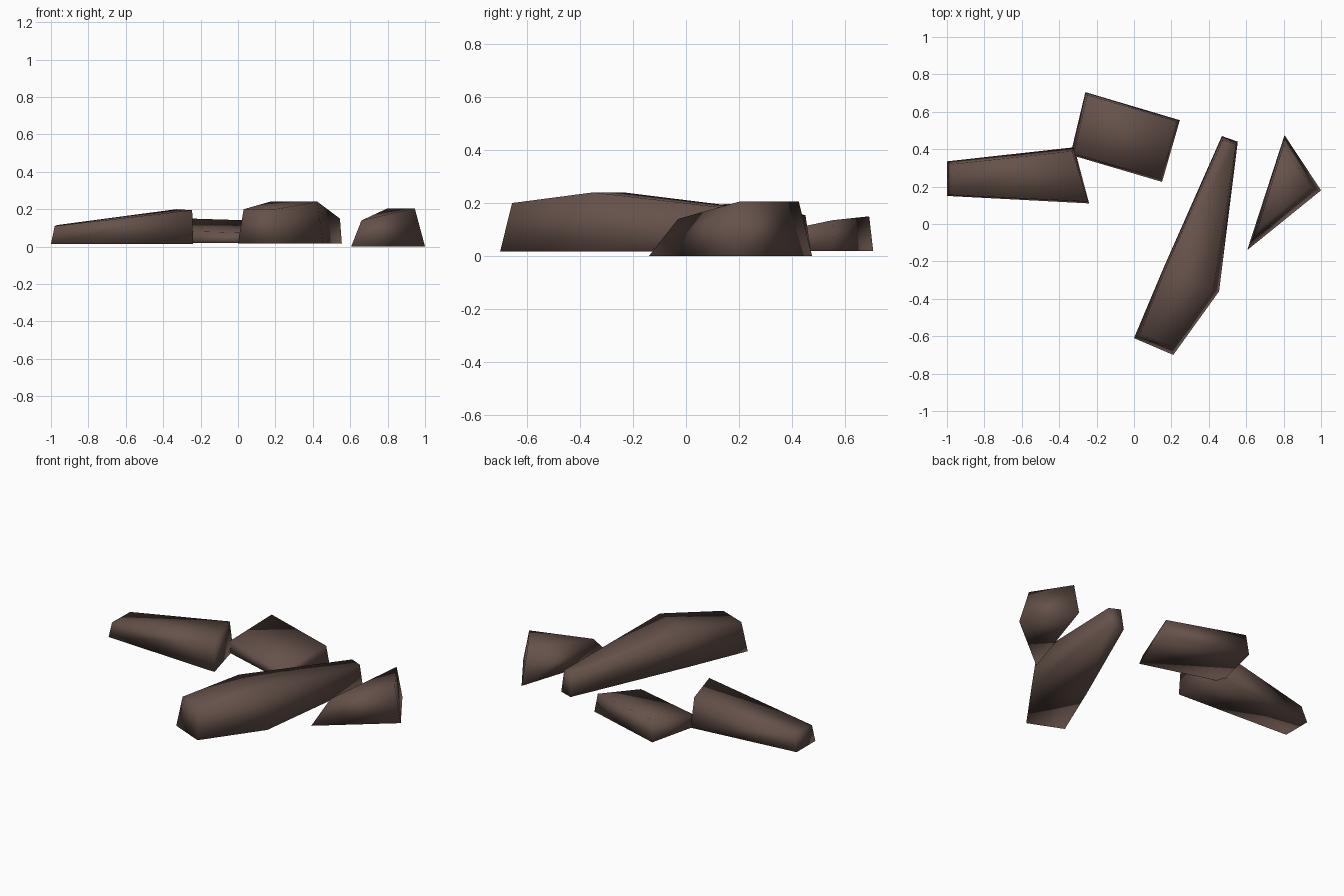
import bpy, bmesh

if "Cube" in bpy.data.objects:
    bpy.data.objects.remove(bpy.data.objects["Cube"])

stone_brown = bpy.data.materials.new("stone brown")
stone_brown.diffuse_color = (0.13, 0.083, 0.068, 1)
stone_brown.use_nodes = True
stone_brown.node_tree.nodes["Principled BSDF"].inputs["Base Color"].default_value = stone_brown.diffuse_color


def stone(name, base_z, corners):
    """Slab from corners (base x, base y, top x, top y, top z), counter-clockwise."""
    n = len(corners)
    bm = bmesh.new()
    low = [bm.verts.new((c[0], c[1], base_z)) for c in corners]
    top = [bm.verts.new(c[2:]) for c in corners]
    # side walls
    for i in range(n):
        j = (i + 1) % n
        bm.faces.new((low[i], low[j], top[j], top[i]))
    # caps: a triangle, or a strip of quads along the stone
    for ring in (low, top):
        if n == 3:
            bm.faces.new(ring)
        else:
            for i in range(n // 2 - 1):
                bm.faces.new((ring[-i % n], ring[i + 1], ring[i + 2], ring[-i - 1]))
    bmesh.ops.recalc_face_normals(bm, faces=bm.faces)
    for f in bm.faces:
        f.smooth = True
    mesh = bpy.data.meshes.new(name)
    bm.to_mesh(mesh)
    bm.free()
    mesh.materials.append(stone_brown)
    obj = bpy.data.objects.new(name, mesh)
    bpy.context.collection.objects.link(obj)


# tapered stone on the left
stone("left_stone", 0.015, [
    (-1.00, 0.15, -0.98, 0.155, 0.11), (-0.24, 0.11, -0.245, 0.12, 0.195),
    (-0.32, 0.41, -0.33, 0.39, 0.20), (-1.00, 0.335, -0.97, 0.32, 0.115)])

# sloping slab at the back
stone("back_stone", 0.02, [
    (-0.34, 0.37, -0.32, 0.38, 0.085), (0.15, 0.225, 0.14, 0.245, 0.07),
    (0.245, 0.555, 0.225, 0.55, 0.135), (-0.26, 0.705, -0.25, 0.69, 0.15)])

# long stone in the middle
stone("long_stone", 0.018, [
    (0.00, -0.61, 0.03, -0.59, 0.20), (0.21, -0.70, 0.20, -0.655, 0.20),
    (0.455, -0.36, 0.425, -0.35, 0.24), (0.555, 0.44, 0.545, 0.425, 0.15),
    (0.47, 0.47, 0.475, 0.45, 0.155), (0.16, -0.23, 0.17, -0.235, 0.24)])

# three-cornered stone on the right
stone("right_stone", 0.0, [
    (0.605, -0.14, 0.66, -0.03, 0.14), (1.00, 0.18, 0.945, 0.20, 0.205),
    (0.805, 0.475, 0.80, 0.425, 0.205)])
